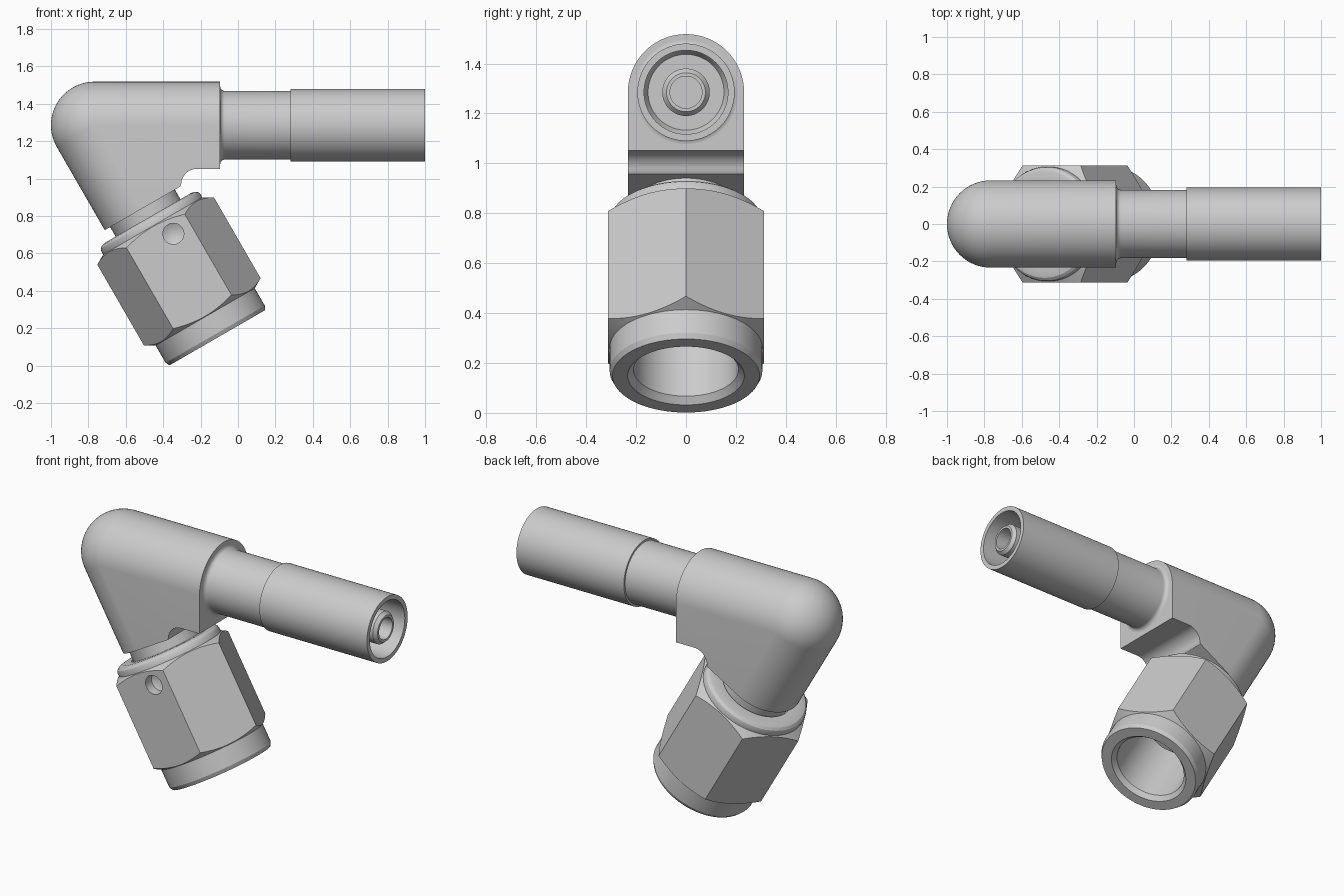
import bpy, bmesh, math
from mathutils import Matrix, Vector

if "Cube" in bpy.data.objects:
    bpy.data.objects.remove(bpy.data.objects["Cube"])

GREY = (0.6, 0.6, 0.6, 1)
steel = bpy.data.materials.new("steel_grey")
steel.use_nodes = True
steel.diffuse_color = GREY
steel.node_tree.nodes["Principled BSDF"].inputs["Base Color"].default_value = GREY

# Frames: the elbow corner, the tube axis and the tilted nut axis
R = 0.233
CORNER = Vector((-0.767, 0, 1.285))
SIDE = Vector((0, 1, 0))
DOWN = Vector((0.5, 0, -math.sqrt(0.75)))
ACROSS = Vector((math.sqrt(0.75), 0, 0.5))
TUBE = Matrix.Translation((0, 0, CORNER.z)) @ Matrix.Rotation(math.pi / 2, 4, 'Y')
NUT = Matrix.Translation(CORNER) @ Matrix((ACROSS, -SIDE, DOWN)).transposed().to_4x4()


def finish(name, bm, matrix=Matrix()):
    bmesh.ops.remove_doubles(bm, verts=bm.verts, dist=1e-5)
    bmesh.ops.transform(bm, matrix=matrix, verts=bm.verts)
    bmesh.ops.recalc_face_normals(bm, faces=bm.faces)
    mesh = bpy.data.meshes.new(name)
    bm.to_mesh(mesh)
    bm.free()
    mesh.materials.append(steel)
    ob = bpy.data.objects.new(name, mesh)
    bpy.context.collection.objects.link(ob)
    return ob


def smooth(ob):
    bpy.ops.object.select_all(action='DESELECT')
    ob.select_set(True)
    bpy.context.view_layer.objects.active = ob
    bpy.ops.object.shade_smooth_by_angle(angle=math.radians(25))


def revolve(name, profile, matrix, sides=72):
    """Turn a closed (radius, height) outline about the local z axis."""
    bm = bmesh.new()
    rings = []
    for i in range(sides):
        a = math.tau * i / sides
        rings.append([bm.verts.new((r * math.cos(a), r * math.sin(a), h)) for r, h in profile])
    n = len(profile)
    for i, ring in enumerate(rings):
        nxt = rings[(i + 1) % sides]
        for j in range(n):
            k = (j + 1) % n
            if profile[j][0] or profile[k][0]:
                bm.faces.new((ring[j], nxt[j], nxt[k], ring[k]))
    return finish(name, bm, matrix)


def boolean(ob, cutter, operation):
    mod = ob.modifiers.new("cut", 'BOOLEAN')
    mod.object, mod.operation, mod.solver = cutter, operation, 'EXACT'
    deps = bpy.context.evaluated_depsgraph_get()
    mesh = bpy.data.meshes.new_from_object(ob.evaluated_get(deps))
    ob.modifiers.clear()
    ob.data = mesh
    mesh.materials.clear()
    mesh.materials.append(steel)
    bpy.data.objects.remove(cutter)


# Elbow body: half-round outer back swept round the corner, flat cheeks inside
def elbow_body():
    bm = bmesh.new()
    end_a = Vector((-0.095, 0, CORNER.z))
    end_b = CORNER + DOWN * 0.513
    steps, arc = 24, 32
    outs = [Matrix.Rotation(-math.radians(120) * i / steps, 3, 'Y') @ Vector((0, 0, 1))
            for i in range(steps + 1)]
    stations = [(end_a, outs[0])] + [(CORNER, o) for o in outs] + [(end_b, outs[-1])]
    rings = []
    for centre, out in stations:
        ring = []
        for j in range(arc + 1):
            p = math.pi * (j / arc - 0.5)
            ring.append(bm.verts.new(centre + R * (math.cos(p) * out + math.sin(p) * SIDE)))
        rings.append(ring)
    for a, b in zip(rings, rings[1:]):
        for j in range(arc):
            bm.faces.new((a[j], a[j + 1], b[j + 1], b[j]))
    # inner outline with a concave fillet between the legs
    inner = [Vector((-0.095, 0, CORNER.z - R))]
    for i in range(11):
        t = math.pi / 2 * (1 + i / 10)
        inner.append(Vector((-0.219 + 0.085 * math.cos(t), 0, 0.967 + 0.085 * math.sin(t))))
    inner.append(end_b + ACROSS * R)
    low = [bm.verts.new(p - SIDE * R) for p in inner]
    high = [bm.verts.new(p + SIDE * R) for p in inner]
    for j in range(len(inner) - 1):
        bm.faces.new((low[j], low[j + 1], high[j + 1], high[j]))
    bm.faces.new([rings[1][0], rings[0][0]] + low + [rings[-1][0]])
    bm.faces.new([rings[1][-1], rings[0][-1]] + high + [rings[-1][-1]])
    bm.faces.new(rings[0] + [high[0], low[0]])
    bm.faces.new(rings[-1] + [high[-1], low[-1]])
    return finish("elbow_body", bm)


smooth(elbow_body())

# Tube neck with a root fillet, stepping up to the hollow sleeve
fillet = [(0.208 - 0.025 * math.sin(t), -0.07 - 0.025 * math.cos(t))
          for t in (math.pi / 2 * i / 6 for i in range(7))]
smooth(revolve("tube_sleeve", [(0, -0.12), (0.208, -0.12)] + fillet + [
    (0.183, 0.28), (0.195, 0.28), (0.195, 1.0), (0.168, 1.0),
    (0.168, 0.72), (0.152, 0.69), (0, 0.69)], TUBE))

# Inner nipple with a chamfered tip and a drilled hole
smooth(revolve("inner_nipple", [
    (0, 0.66), (0.095, 0.66), (0.095, 0.97), (0.078, 0.99), (0.064, 0.99),
    (0.064, 0.65), (0, 0.61), (0, 0.6), (0.09, 0.6), (0.09, 0.66)][1:9], TUBE))

# Tail of the elbow inside the nut, ending in a conical nose
smooth(revolve("elbow_tail", [
    (0, 0.45), (0.2, 0.45), (0.2, 0.64), (0.215, 0.64), (0.215, 0.88),
    (0.12, 0.98), (0.09, 0.98), (0.09, 0.6), (0, 0.6)], NUT))

# Swivel nut: turned outline trimmed by a hexagonal prism
nut = revolve("swivel_nut", [
    (0.21, 0.575), (0.265, 0.572), (0.288, 0.577), (0.301, 0.588), (0.306, 0.602),
    (0.306, 0.622), (0.4, 0.676), (0.4, 1.129), (0.306, 1.183), (0.306, 1.29),
    (0.295, 1.312), (0.234, 1.312), (0.21, 1.285)], NUT)
hexagon = revolve("hexagon_cutter", [(0, 0.5), (0.36, 0.5), (0.36, 1.4), (0, 1.4)], NUT, 6)
boolean(nut, hexagon, 'INTERSECT')

# Small drilled hole in the front flat of the nut
drill_matrix = (NUT @ Matrix.Translation((0.075, 0.4, 0.713))
                @ Matrix.Rotation(math.pi / 2, 4, 'X'))
drill = revolve("drill_cutter", [(0, 0), (0.056, 0), (0.056, 0.145), (0, 0.175)],
                drill_matrix, 32)
boolean(nut, drill, 'DIFFERENCE')
smooth(nut)
